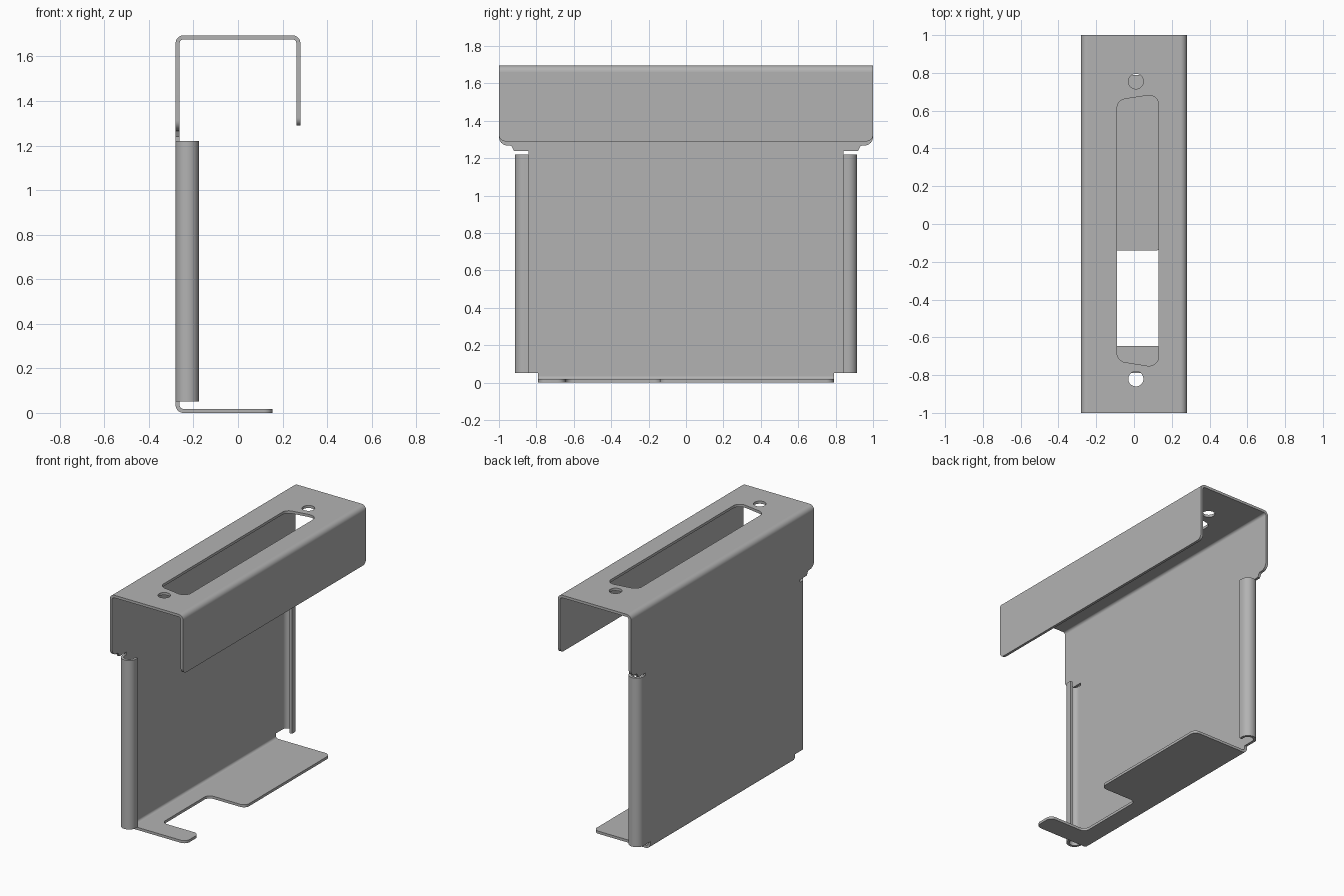
import bpy, bmesh, math
from mathutils import Vector

cube = bpy.data.objects.get("Cube")
if cube:
    bpy.data.objects.remove(cube, do_unlink=True)

X, TOP, T, R = 0.28, 1.695, 0.018, 0.035   # half width, height, sheet thickness, bend radius

steel = bpy.data.materials.new("plain grey steel")
steel.use_nodes = True
GREY = (0.45, 0.45, 0.45, 1)
steel.diffuse_color = GREY
steel.node_tree.nodes["Principled BSDF"].inputs["Base Color"].default_value = GREY


def rounded(corners, steps=8):
    """Turn (u, v, radius) corners into an outline with filleted corners."""
    out = []
    for i, (u, v, r) in enumerate(corners):
        p = Vector((u, v))
        if r == 0:
            out.append(p)
            continue
        a = (Vector(corners[i - 1][:2]) - p).normalized()
        b = (Vector(corners[(i + 1) % len(corners)][:2]) - p).normalized()
        half = a.angle(b) / 2
        centre = p + (a + b).normalized() * (r / math.sin(half))
        start = p + a * (r / math.tan(half)) - centre
        end = p + b * (r / math.tan(half)) - centre
        sweep = start.angle_signed(end)          # clockwise positive
        for k in range(steps + 1):
            t = -sweep * k / steps
            c, s = math.cos(t), math.sin(t)
            out.append(centre + Vector((start.x * c - start.y * s,
                                        start.x * s + start.y * c)))
    return out


def circle(u, v, r, n=32):
    return [Vector((u + r * math.cos(math.tau * k / n),
                    v + r * math.sin(math.tau * k / n))) for k in range(n)]


def prism(name, loops, normal, low, high):
    """Fill outline loops (later ones are holes) and extrude along an axis."""
    place = {"x": lambda u, v, w: Vector((w, u, v)),
             "y": lambda u, v, w: Vector((u, w, v)),
             "z": lambda u, v, w: Vector((u, v, w))}[normal]
    bm = bmesh.new()
    edges = []
    for loop in loops:
        vs = [bm.verts.new(place(p.x, p.y, low)) for p in loop]
        edges += [bm.edges.new((vs[i - 1], vs[i])) for i in range(len(vs))]
    bmesh.ops.triangle_fill(bm, edges=edges, use_beauty=True, use_dissolve=False)
    grown = bmesh.ops.extrude_face_region(bm, geom=bm.faces[:], use_keep_orig=True)
    moved = [g for g in grown["geom"] if isinstance(g, bmesh.types.BMVert)]
    bmesh.ops.translate(bm, verts=moved, vec=place(0, 0, high - low))
    bmesh.ops.recalc_face_normals(bm, faces=bm.faces[:])
    mesh = bpy.data.meshes.new(name)
    bm.to_mesh(mesh)
    bm.free()
    mesh.materials.append(steel)
    ob = bpy.data.objects.new(name, mesh)
    bpy.context.collection.objects.link(ob)
    bpy.ops.object.select_all(action="DESELECT")
    ob.select_set(True)
    bpy.context.view_layer.objects.active = ob
    bpy.ops.object.shade_smooth_by_angle(angle=math.radians(30))
    return ob


def bend(name, x, z, sx, sz, half):
    """Quarter bend at an outer corner, opening towards (sx, sz)."""
    shape = [(0, 0, R), (R, 0, 0), (R, T, 0), (T, T, R - T), (T, R, 0), (0, R, 0)]
    pts = [(x + sx * u, z + sz * v, r) for u, v, r in shape]
    prism(name, [rounded(pts)], "y", -half, half)


# Top plate with slanted window and two screw holes
E = X - R
window = rounded([(-0.09, 0.655, 0.05), (0.13, 0.69, 0.05),
                  (0.13, -0.76, 0.05), (-0.09, -0.725, 0.05)])
prism("top_plate", [rounded([(-E, -1, 0), (E, -1, 0), (E, 1, 0), (-E, 1, 0)]), window,
                    circle(0.01, 0.755, 0.04), circle(0.01, -0.82, 0.04)],
      "z", TOP - T, TOP)

# Long wall, mirrored outline with stepped shoulders and relief notches
side = [(0.79, R, 0), (0.79, 0.052, 0), (0.865, 0.052, 0), (0.865, 1.22, 0),
        (0.843, 1.22, 0), (0.843, 1.238, 0), (0.92, 1.238, 0), (0.935, 1.268, 0.015),
        (1, 1.268, 0.045), (1, TOP - R, 0)]
prism("wall", [rounded(side + [(-y, z, r) for y, z, r in reversed(side)])],
      "x", -X, -X + T)

# Short hanging flange
F = TOP - R
prism("flange", [rounded([(-1, F, 0), (-1, 1.29, 0.035), (1, 1.29, 0.035), (1, F, 0)])],
      "x", X - T, X)

# Bottom tab with a notch cut from its free edge
prism("bottom_tab", [rounded([
    (-E, -0.79, 0), (0.155, -0.79, 0.04), (0.155, -0.645, 0.04), (-0.13, -0.645, 0.04),
    (-0.13, -0.14, 0.04), (0.155, -0.14, 0.04), (0.155, 0.79, 0.04), (-E, 0.79, 0)])],
    "z", 0, T)

# Sheet bends
bend("wall_top_bend", -X, TOP, 1, -1, 1)
bend("flange_top_bend", X, TOP, -1, -1, 1)
bend("wall_bottom_bend", -X, 0, 1, 1, 0.79)

# Rolled side hems
for s, label in ((-1, "front"), (1, "back")):
    lip = -X + 0.104
    hem = [(-X, 0.865, 0), (-X, 0.915, 0.05), (lip, 0.915, 0.05), (lip, 0.842, 0),
           (lip - T, 0.842, 0), (lip - T, 0.915 - T, 0.032),
           (-X + T, 0.915 - T, 0.032), (-X + T, 0.865, 0)]
    prism(label + "_hem", [rounded([(x, s * y, r) for x, y, r in hem])], "z", 0.052, 1.22)
